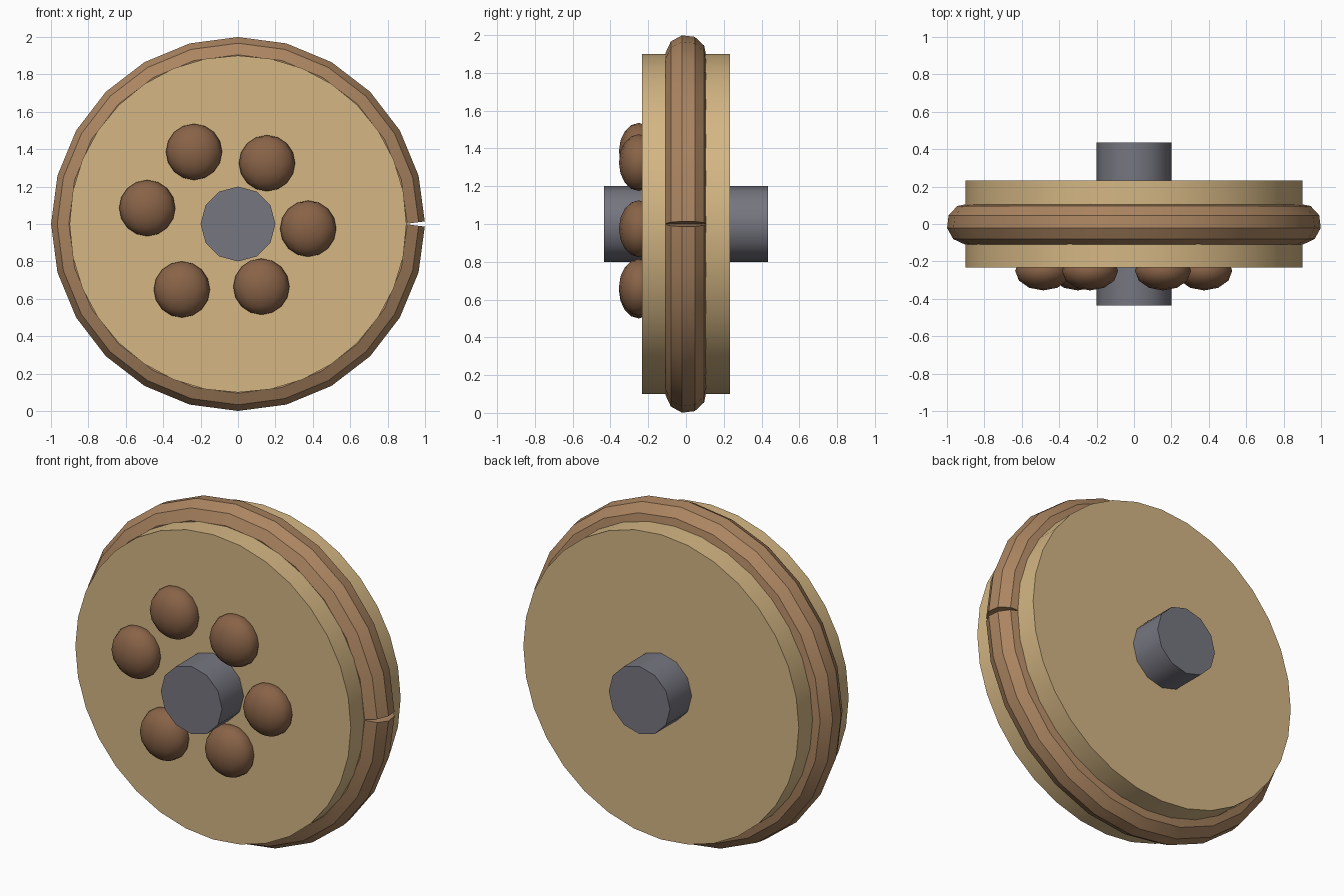
import bpy, bmesh
from math import sin, cos, radians, pi
from mathutils import Vector

cube = bpy.data.objects.get("Cube")
if cube:
    bpy.data.objects.remove(cube, do_unlink=True)


def material(name, rgb):
    mat = bpy.data.materials.new(name)
    mat.use_nodes = True
    mat.diffuse_color = (*rgb, 1)
    mat.node_tree.nodes["Principled BSDF"].inputs["Base Color"].default_value = (*rgb, 1)
    return mat


tan = material("tan", (0.66, 0.47, 0.23))
light_brown = material("light_brown", (0.41, 0.235, 0.12))
dark_brown = material("dark_brown", (0.25, 0.125, 0.064))
slate = material("slate_grey", (0.18, 0.18, 0.215))


def finish(obj, name, mat, angle):
    obj.name = obj.data.name = name
    obj.data.materials.append(mat)
    bpy.ops.object.select_all(action="DESELECT")
    obj.select_set(True)
    bpy.context.view_layer.objects.active = obj
    bpy.ops.object.shade_smooth_by_angle(angle=radians(angle))


def cylinder(name, mat, sides, radius, depth):
    bpy.ops.mesh.primitive_cylinder_add(vertices=sides, radius=radius, depth=depth,
                                        location=(0, 0, 1), rotation=(pi / 2, 0, 0))
    finish(bpy.context.object, name, mat, 35)


# Wheel disc and the axle through it
cylinder("wheel_disc", tan, 32, 0.9, 0.465)
cylinder("axle", slate, 12, 0.2, 0.87)

# Rim band: a ten-sided tube bent round the disc, with a small open wedge at the right
STEPS, SIDES, TUBE = 24, 10, 0.11
bm = bmesh.new()
rings = []
for i in range(STEPS + 1):
    a = 2 * pi * i / STEPS
    tilt = pi / STEPS * ((i == 0) - (i == STEPS))  # ends are square to their last segment
    centre = Vector((cos(a), 0, sin(a))) * 0.891 + Vector((0, 0, 1))
    outward = Vector((cos(a + tilt), 0, sin(a + tilt)))
    ring = []
    for k in range(SIDES):
        t = radians(11) + 2 * pi * k / SIDES
        ring.append(bm.verts.new(centre + TUBE * (cos(t) * outward - Vector((0, sin(t), 0)))))
    rings.append(ring)
for r, s in zip(rings, rings[1:]):
    for k in range(SIDES):
        n = (k + 1) % SIDES
        bm.faces.new((r[k], r[n], s[n], s[k]))
bm.faces.new(rings[0])
bm.faces.new(rings[-1])
bmesh.ops.recalc_face_normals(bm, faces=bm.faces)
mesh = bpy.data.meshes.new("rim_band")
bm.to_mesh(mesh)
bm.free()
band = bpy.data.objects.new("rim_band", mesh)
bpy.context.collection.objects.link(band)
finish(band, "rim_band", light_brown, 30)

# Flattened studs scattered round the axle on the front face
studs = [(0.375, 0.975), (0.155, 1.325), (-0.235, 1.385),
         (-0.485, 1.085), (-0.30, 0.65), (0.125, 0.665)]
for i, (x, z) in enumerate(studs):
    bpy.ops.mesh.primitive_uv_sphere_add(segments=12, ring_count=8, radius=0.15,
                                         location=(x, -0.25, z))
    stud = bpy.context.object
    stud.scale.y = 0.7
    finish(stud, f"stud_{i + 1}", dark_brown, 40)
